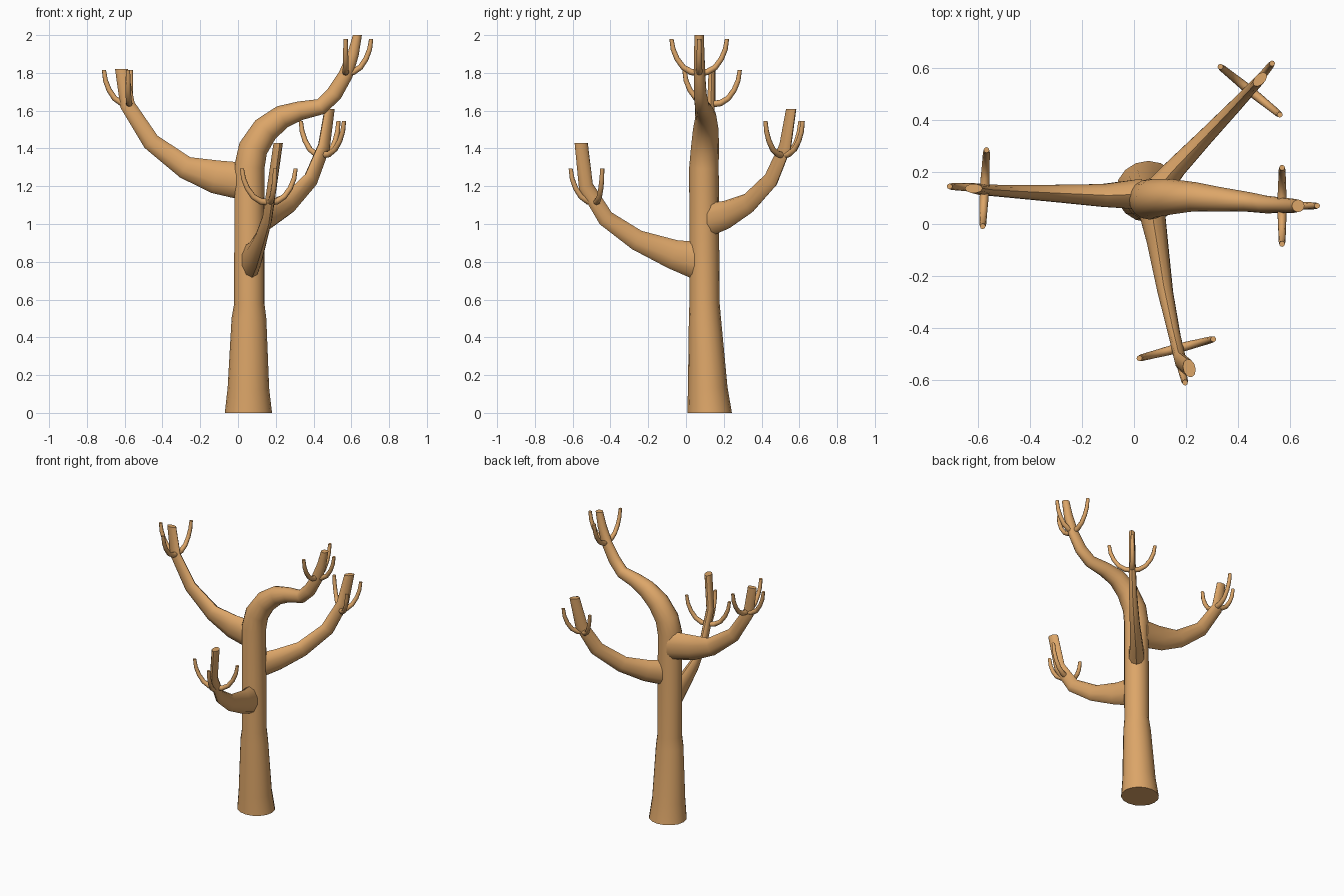
import bpy, bmesh, math
from mathutils import Vector

if "Cube" in bpy.data.objects:
    bpy.data.objects.remove(bpy.data.objects["Cube"])

bark = bpy.data.materials.new("bark")
bark.diffuse_color = (0.72, 0.38, 0.14, 1)
bark.use_nodes = True
bark.node_tree.nodes["Principled BSDF"].inputs["Base Color"].default_value = bark.diffuse_color
UP = Vector((0, 0, 1))


def sweep(name, path, side, sides, first=None, last=None):
    """Skin elliptical rings along (x, y, z, in-plane radius, sideways radius)."""
    bm = bmesh.new()
    pts = [Vector(p[:3]) for p in path]
    side = Vector(side).normalized()
    rings = []
    for i, p in enumerate(pts):
        t = Vector((0, 0, 0))
        if i > 0:
            t += (p - pts[i - 1]).normalized()
        if i < len(pts) - 1:
            t += (pts[i + 1] - p).normalized()
        if i == 0 and first:
            t = Vector(first)
        if i == len(pts) - 1 and last:
            t = Vector(last)
        t.normalize()
        s = (side - t * side.dot(t)).normalized()
        n = t.cross(s)
        rings.append([bm.verts.new(p + n * path[i][3] * math.cos(a) + s * path[i][4] * math.sin(a))
                      for a in (2 * math.pi * k / sides for k in range(sides))])
    for a, b in zip(rings, rings[1:]):
        for k in range(sides):
            j = (k + 1) % sides
            bm.faces.new((a[k], a[j], b[j], b[k]))
    bm.faces.new(rings[0])
    bm.faces.new(rings[-1])
    bmesh.ops.recalc_face_normals(bm, faces=bm.faces)
    mesh = bpy.data.meshes.new(name)
    bm.to_mesh(mesh)
    bm.free()
    mesh.materials.append(bark)
    ob = bpy.data.objects.new(name, mesh)
    bpy.context.collection.objects.link(ob)
    bpy.ops.object.select_all(action='DESELECT')
    ob.select_set(True)
    bpy.context.view_layer.objects.active = ob
    bpy.ops.object.shade_smooth_by_angle(angle=math.radians(50))


def twigs(name, centre, out, reach):
    """Three upturned twigs: one outward, two sideways."""
    c = Vector(centre)
    out = Vector((out[0], out[1], 0)).normalized()
    across = UP.cross(out)
    for label, d, r in (("outer", out, reach), ("left", across, 0.147), ("right", -across, 0.147)):
        path = []
        for u, h, rad in ((0, 0, .018), (.3, .005, .017), (.58, .03, .015),
                          (.8, .075, .014), (.94, .125, .013), (1, .18, .011)):
            path.append((*(c + d * r * u + UP * h), rad, rad))
        sweep(f"{name}_twig_{label}", path, UP.cross(d), 8, last=UP)


# trunk that bends over to the right at the top
sweep("trunk", [
    (.055, .125, 0, .125, .118), (.055, .115, .13, .11, .105), (.058, .1, .5, .092, .085),
    (.06, .098, .58, .08, .08), (.06, .095, 1.3, .08, .078), (.08, .1, 1.4, .078, .074),
    (.145, .105, 1.5, .072, .068), (.235, .105, 1.568, .062, .056), (.33, .095, 1.6, .05, .047),
    (.44, .085, 1.622, .043, .038), (.51, .075, 1.69, .043, .034), (.57, .072, 1.79, .038, .03),
    (.61, .07, 1.9, .03, .028), (.632, .07, 2.0, .024, .024)],
    (0, 1, 0), 16, first=UP, last=UP)
twigs("top", (.57, .07, 1.80), (1, 0), .135)

# left branch
sweep("left_branch", [
    (.03, .115, 1.225, .1, .062), (-.12, .11, 1.25, .088, .046), (-.28, .117, 1.3, .06, .036),
    (-.46, .125, 1.435, .047, .026), (-.585, .132, 1.63, .04, .021), (-.617, .137, 1.82, .034, .018)],
    (0, 1, 0), 10, first=(-1, 0, 0), last=UP)
twigs("left", (-.575, .138, 1.635), (-1, .05), .135)

# front branch
sweep("front_branch", [
    (.065, .07, .8, .105, .055), (.09, -.07, .84, .078, .042), (.12, -.26, .915, .055, .031),
    (.155, -.425, 1.03, .045, .024), (.18, -.53, 1.2, .04, .024), (.213, -.555, 1.43, .036, .024)],
    (.97, .24, 0), 10, first=(.2, -1, 0), last=UP)
twigs("front", (.163, -.48, 1.115), (.25, -.97), .135)

# back right branch
sweep("back_branch", [
    (.08, .12, 1.02, .09, .055), (.16, .215, 1.05, .075, .042), (.27, .33, 1.11, .056, .033),
    (.385, .45, 1.235, .048, .026), (.455, .525, 1.41, .04, .022), (.485, .557, 1.61, .033, .02)],
    (.7, -.7, 0), 10, first=(1, 1, 0), last=UP)
twigs("back", (.447, .513, 1.365), (.63, .78), .135)
